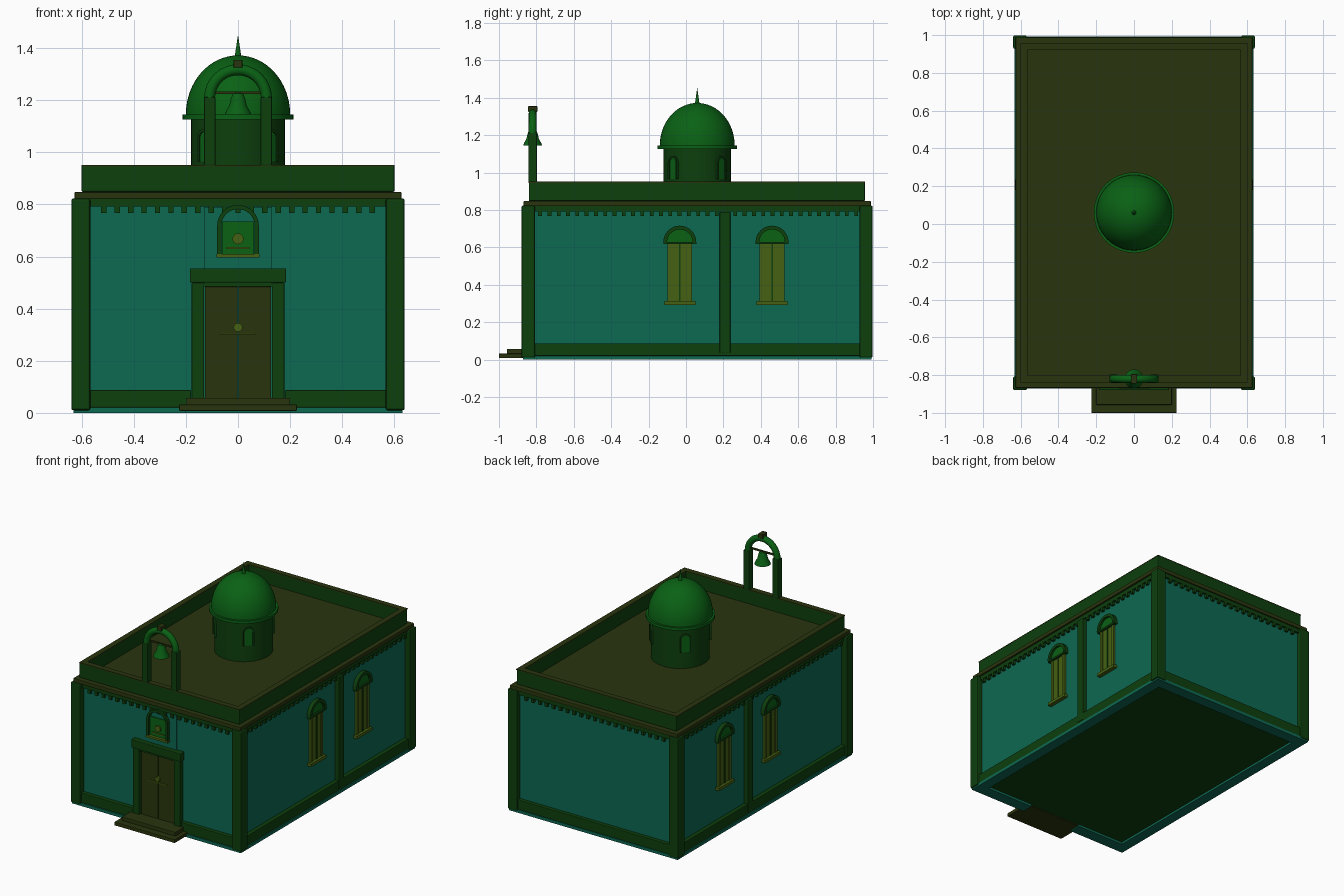
import bpy, bmesh, math
from math import sin, cos, pi
from mathutils import Vector

if "Cube" in bpy.data.objects:
    bpy.data.objects.remove(bpy.data.objects["Cube"])


def material(name, rgb):
    m = bpy.data.materials.new(name)
    m.diffuse_color = (*rgb, 1)
    m.use_nodes = True
    m.node_tree.nodes["Principled BSDF"].inputs["Base Color"].default_value = m.diffuse_color
    return m


TEAL = material("teal_plaster", (0.004, 0.14, 0.085))
STONE = material("green_stone", (0.004, 0.05, 0.004))
OLIVE = material("olive_stone", (0.022, 0.035, 0.004))
DOME = material("dome_green", (0.003, 0.12, 0.007))
GOLD = material("yellow_green", (0.06, 0.12, 0.006))
CY = 0.06  # centre of the building in y


def finish(name, bm, mat, smooth=False, bevel=0):
    bmesh.ops.recalc_face_normals(bm, faces=bm.faces)
    me = bpy.data.meshes.new(name)
    bm.to_mesh(me)
    bm.free()
    ob = bpy.data.objects.new(name, me)
    bpy.context.collection.objects.link(ob)
    me.materials.append(mat)
    if bevel:
        b = ob.modifiers.new("bevel", 'BEVEL')
        b.width, b.segments = bevel, 2
    if smooth:
        bpy.ops.object.select_all(action='DESELECT')
        ob.select_set(True)
        bpy.context.view_layer.objects.active = ob
        bpy.ops.object.shade_smooth_by_angle(angle=math.radians(35))
    return ob


def add_box(bm, x0, x1, y0, y1, z0, z1):
    vs = bmesh.ops.create_cube(bm, size=1)['verts']
    for v in vs:
        v.co = Vector(((x0 + x1) / 2 + v.co.x * (x1 - x0),
                       (y0 + y1) / 2 + v.co.y * (y1 - y0),
                       (z0 + z1) / 2 + v.co.z * (z1 - z0)))


def box(name, x0, x1, y0, y1, z0, z1, mat, bevel=0):
    bm = bmesh.new()
    add_box(bm, min(x0, x1), max(x0, x1), y0, y1, z0, z1)
    return finish(name, bm, mat, bevel=bevel)


def frame_ring(name, hx, y0, y1, t, z0, z1, mat, bevel=0):
    """Rectangular ring with mitred corners."""
    bm = bmesh.new()
    rings = []
    for d, z in ((0, z0), (0, z1), (t, z1), (t, z0)):
        rings.append([bm.verts.new((x, y, z)) for x, y in (
            (-hx + d, y0 + d), (hx - d, y0 + d), (hx - d, y1 - d), (-hx + d, y1 - d))])
    for i in range(4):
        a, b = rings[i], rings[(i + 1) % 4]
        for j in range(4):
            k = (j + 1) % 4
            bm.faces.new((a[j], a[k], b[k], b[j]))
    return finish(name, bm, mat, bevel=bevel)


def prism(name, pts, d0, d1, place, mat):
    """Outline in (u, z) pushed from depth d0 to d1; place maps (u, d, z) to the world."""
    bm = bmesh.new()
    a = [bm.verts.new(place(u, d0, z)) for u, z in pts]
    b = [bm.verts.new(place(u, d1, z)) for u, z in pts]
    bm.faces.new(a)
    bm.faces.new(b)
    for i in range(len(pts)):
        j = (i + 1) % len(pts)
        bm.faces.new((a[i], a[j], b[j], b[i]))
    return finish(name, bm, mat, smooth=True)


def rect(u0, u1, z0, z1):
    return [(u0, z0), (u1, z0), (u1, z1), (u0, z1)]


def half_round(r, z, n=16):
    return [(r * cos(pi * i / n), z + r * sin(pi * i / n)) for i in range(n + 1)]


def arch_band(r_out, r_in, z, leg=0.0):
    o, i = half_round(r_out, z), half_round(r_in, z)[::-1]
    if leg:
        o = [(r_out, z - leg)] + o + [(-r_out, z - leg)]
        i = [(-r_in, z - leg)] + i + [(r_in, z - leg)]
    return o + i


def lathe(name, profile, cx, cy, mat, n=48):
    bm = bmesh.new()
    vs = [bm.verts.new((r, 0, z)) for r, z in profile]
    es = [bm.edges.new(p) for p in zip(vs, vs[1:])]
    bmesh.ops.spin(bm, geom=vs + es, cent=(0, 0, 0), axis=(0, 0, 1), angle=2 * pi, steps=n)
    bmesh.ops.remove_doubles(bm, verts=bm.verts, dist=1e-5)
    bmesh.ops.translate(bm, verts=bm.verts, vec=(cx, cy, 0))
    return finish(name, bm, mat, smooth=True)


# Main body, base border and flat roof
box("wall_body", -0.6, 0.6, -0.84, 0.965, 0.02, 0.84, TEAL)
box("floor", -0.6, 0.6, -0.84, 0.965, 0.015, 0.02, STONE)
box("roof", -0.58, 0.58, -0.82, 0.94, 0.84, 0.855, OLIVE)
for s in (-1, 1):
    box("base_border_side", s * 0.56, s * 0.632, -0.872, 0.992, 0, 0.02, TEAL)
    box("base_border_front", s * 0.2, s * 0.56, -0.872, -0.79, 0, 0.02, TEAL)
    box("front_plinth", s * 0.18, s * 0.6, -0.867, -0.83, 0.02, 0.087, STONE, 0.004)
    box("side_plinth", s * 0.59, s * 0.627, -0.84, 0.965, 0.02, 0.087, STONE, 0.004)
    box("side_pilaster", s * 0.59, s * 0.63, 0.18, 0.237, 0.035, 0.79, STONE, 0.004)
    # Corner pillars
    for y0, y1 in ((-0.88, -0.807), (0.927, 0.998)):
        box("corner_pillar", s * 0.567, s * 0.64, y0, y1, 0.01, 0.823, STONE, 0.008)
box("base_border_back", -0.56, 0.56, 0.915, 0.992, 0, 0.02, TEAL)
box("back_plinth", -0.6, 0.6, 0.955, 0.99, 0.02, 0.087, STONE, 0.004)

# Frieze, cornice and parapet
frame_ring("frieze", 0.615, -0.855, 0.98, 0.04, 0.793, 0.822, STONE)
frame_ring("cornice", 0.627, -0.868, 0.988, 0.06, 0.82, 0.848, OLIVE, 0.004)
frame_ring("parapet", 0.6, -0.84, 0.957, 0.036, 0.848, 0.95, STONE, 0.005)
frame_ring("parapet_coping", 0.601, -0.841, 0.958, 0.038, 0.945, 0.951, OLIVE)

# Dentils under the cornice on all four sides
bm = bmesh.new()
for i in range(-10, 11):
    x = i * 0.0515
    add_box(bm, x - 0.01, x + 0.01, -0.858, -0.835, 0.768, 0.793)
    add_box(bm, x - 0.01, x + 0.01, 0.96, 0.983, 0.768, 0.793)
for i in range(35):
    y = -0.78 + i * 0.0497
    for s in (-1, 1):
        add_box(bm, s * 0.607 - 0.011, s * 0.607 + 0.011, y - 0.01, y + 0.01, 0.768, 0.793)
finish("dentils", bm, STONE)

# Side windows: shutters, lunette, hood and sill
for s in (-1, 1):
    for yc in (-0.033, 0.46):
        def side(u, d, z, s=s, yc=yc):
            return (s * d, yc + u, z)
        for h in (-1, 1):
            prism("window_shutter", rect(h * 0.003, h * 0.046, 0.31, 0.63), 0.59, 0.609, side, GOLD)
            prism("window_jamb", rect(h * 0.046, h * 0.066, 0.31, 0.63), 0.59, 0.615, side, GOLD)
        prism("window_mullion", rect(-0.004, 0.004, 0.31, 0.63), 0.59, 0.614, side, STONE)
        prism("window_lunette", half_round(0.072, 0.628), 0.59, 0.612, side, DOME)
        prism("window_hood", arch_band(0.088, 0.068, 0.628), 0.59, 0.626, side, STONE)
        prism("window_lintel", rect(-0.088, 0.088, 0.617, 0.63), 0.59, 0.624, side, STONE)
        prism("window_sill", rect(-0.083, 0.083, 0.293, 0.313), 0.59, 0.628, side, GOLD)


def front(u, d, z):
    return (u, -d, z)


# Front door with frame, handle and steps
box("wall_panel_over_door", -0.13, 0.13, -0.846, -0.83, 0.55, 0.79, TEAL)
for s in (-1, 1):
    box("door_leaf", s * 0.002, s * 0.127, -0.855, -0.83, 0.055, 0.485, OLIVE, 0.003)
    box("door_post", s * 0.13, s * 0.178, -0.872, -0.83, 0.05, 0.5, STONE, 0.004)
box("door_head", -0.13, 0.13, -0.865, -0.83, 0.485, 0.5, STONE)
box("door_lintel", -0.185, 0.185, -0.879, -0.83, 0.5, 0.555, STONE, 0.004)
box("door_bar", -0.07, 0.07, -0.861, -0.85, 0.3, 0.306, GOLD)
ring = [(0.017 * cos(i * pi / 8), 0.017 * sin(i * pi / 8)) for i in range(16)]
prism("door_knob", [(u, z + 0.328) for u, z in ring], 0.85, 0.867, front, GOLD)
box("lower_step", -0.226, 0.226, -1.0, -0.8, 0.008, 0.032, OLIVE, 0.003)
box("upper_step", -0.2, 0.2, -0.957, -0.82, 0.03, 0.058, OLIVE, 0.003)

# Niche above the door
prism("niche_panel", rect(-0.062, 0.062, 0.61, 0.735), 0.83, 0.852, front, DOME)
prism("niche_arch", arch_band(0.08, 0.064, 0.718, 0.11), 0.83, 0.868, front, STONE)
prism("niche_sill", rect(-0.082, 0.082, 0.596, 0.61), 0.83, 0.872, front, GOLD)
prism("niche_disc", [(u * 1.25, z * 1.25 + 0.668) for u, z in ring], 0.85, 0.862, front, GOLD)
prism("niche_bar", rect(-0.045, 0.045, 0.63, 0.636), 0.85, 0.858, front, GOLD)

# Bell gable: posts, round arch, keystone, bar and bell
GY = -0.82
for s in (-1, 1):
    box("bell_post", s * 0.086, s * 0.131, GY - 0.023, GY + 0.023, 0.948, 1.212, STONE, 0.005)
bm = bmesh.new()
tube = []
for i in range(25):
    a = pi * i / 24
    tube.append([bm.verts.new(((0.109 + 0.021 * cos(b)) * cos(a), GY + 0.021 * sin(b),
                               1.208 + (0.109 + 0.021 * cos(b)) * sin(a)))
                 for b in (k * pi / 6 for k in range(12))])
for p, q in zip(tube, tube[1:]):
    for k in range(12):
        m = (k + 1) % 12
        bm.faces.new((p[k], p[m], q[m], q[k]))
finish("bell_arch", bm, DOME, smooth=True)
box("bell_keystone", -0.017, 0.017, GY - 0.025, GY + 0.025, 1.325, 1.355, OLIVE, 0.003)
box("bell_bar", -0.09, 0.09, GY - 0.005, GY + 0.005, 1.224, 1.234, OLIVE)
lathe("bell", [(0, 1.155), (0.042, 1.146), (0.05, 1.146), (0.046, 1.158), (0.033, 1.18), (0.028, 1.205),
               (0.02, 1.225), (0, 1.23)], 0, GY, DOME, 24)

# Drum, rim, dome and finial
lathe("drum", [(0, 0.85), (0.18, 0.85), (0.18, 1.13), (0, 1.13)], 0, CY, STONE)
lathe("dome_rim", [(0, 1.127), (0.213, 1.127), (0.213, 1.146), (0, 1.146)], 0, CY, DOME)
dome = [(0.2 * cos(i * pi / 32), 1.146 + 0.226 * sin(i * pi / 32)) for i in range(16)]
lathe("dome", dome + [(0, 1.372)], 0, CY, DOME)
lathe("finial", [(0, 1.36), (0.013, 1.362), (0.01, 1.385), (0.004, 1.425), (0, 1.452)], 0, CY, DOME, 16)

# Four arched drum windows on the diagonals
for k in range(4):
    a = pi / 4 + k * pi / 2

    def diagonal(u, d, z, a=a):
        return (d * cos(a) - u * sin(a), CY + d * sin(a) + u * cos(a), z)
    prism("drum_window", [(0.024, 0.965)] + half_round(0.024, 1.055, 10) + [(-0.024, 0.965)],
          0.16, 0.182, diagonal, DOME)
    prism("drum_window_frame", arch_band(0.034, 0.024, 1.055, 0.09), 0.16, 0.189, diagonal, STONE)
